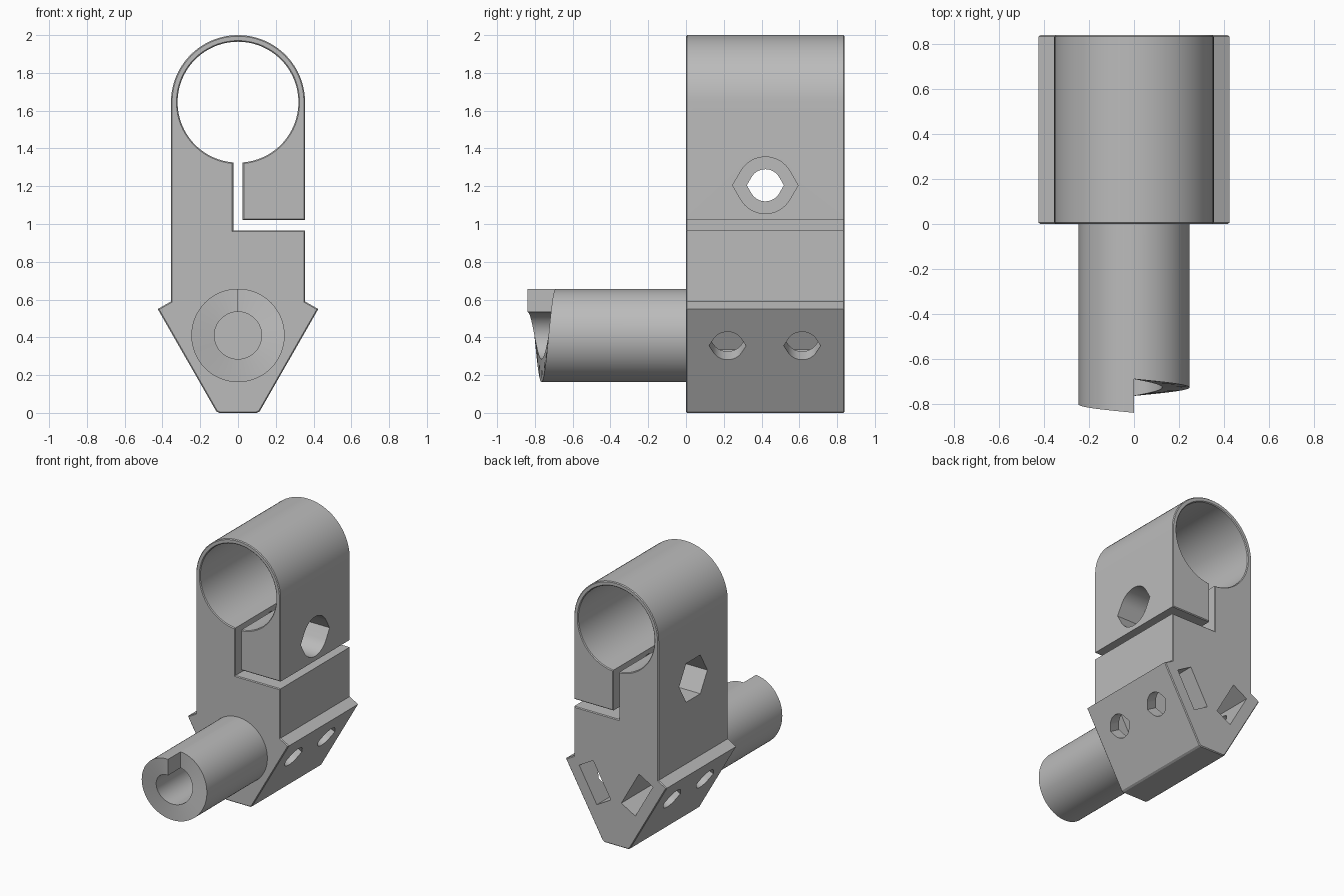
import bpy, bmesh
from math import sin, cos, pi, radians, asin
from mathutils import Matrix, Vector

cube = bpy.data.objects.get("Cube")
if cube:
    bpy.data.objects.remove(cube, do_unlink=True)

grey = bpy.data.materials.new("plain_grey")
grey.use_nodes = True
colour = (0.5, 0.5, 0.5, 1)
grey.diffuse_color = colour
grey.node_tree.nodes["Principled BSDF"].inputs["Base Color"].default_value = colour

X, Y, Z = Vector((1, 0, 0)), Vector((0, 1, 0)), Vector((0, 0, 1))
DEPTH = 0.84


def finish(name, bm):
    bmesh.ops.recalc_face_normals(bm, faces=bm.faces)
    mesh = bpy.data.meshes.new(name)
    bm.to_mesh(mesh)
    bm.free()
    mesh.materials.append(grey)
    obj = bpy.data.objects.new(name, mesh)
    bpy.context.collection.objects.link(obj)
    return obj


def prism(name, points, origin, u, v, w, depth, chamfer=0):
    """Extrude a profile drawn on axes u, v along w."""
    bm = bmesh.new()
    at = lambda a, b, c: Vector(origin) + u * a + v * b + w * c
    ends = [[bm.verts.new(at(a, b, c)) for a, b in points] for c in (0, depth)]
    caps = [bm.faces.new(ring) for ring in ends]
    n = len(points)
    for i in range(n):
        j = (i + 1) % n
        bm.faces.new((ends[0][i], ends[0][j], ends[1][j], ends[1][i]))
    bmesh.ops.recalc_face_normals(bm, faces=bm.faces)
    if chamfer:
        rim = [e for cap in caps for e in cap.edges]
        bmesh.ops.bevel(bm, geom=rim, offset=chamfer, segments=1, affect='EDGES')
    return finish(name, bm)


def arc(cx, cy, r, start, end, steps):
    return [(cx + r * cos(start + (end - start) * i / steps),
             cy + r * sin(start + (end - start) * i / steps)) for i in range(steps + 1)]


def pointed_hole(r):
    """Circle with a tangent point at each side."""
    tip, a = r / cos(pi / 6), pi / 6
    return ([(tip, 0)] + arc(0, 0, r, a, pi - a, 16)
            + [(-tip, 0)] + arc(0, 0, r, pi + a, 2 * pi - a, 16))


def smooth(obj):
    bpy.ops.object.select_all(action='DESELECT')
    obj.select_set(True)
    bpy.context.view_layer.objects.active = obj
    bpy.ops.object.shade_smooth_by_angle(angle=radians(28))


# Clamp body: ring, split jaw and tapered foot in one outline
RING_Z, BORE, OUTER, GAP = 1.645, 0.32, 0.355, 0.025
half_gap = asin(GAP / BORE)
outline = arc(0, RING_Z, BORE, -pi / 2 + half_gap, 1.5 * pi - half_gap, 72)
outline += [(-GAP, 0.965), (OUTER, 0.965), (OUTER, 0.59), (0.425, 0.55),
            (0.115, 0.008), (0.1, 0), (-0.1, 0), (-0.115, 0.008),
            (-0.425, 0.55), (-OUTER, 0.59)]
outline += arc(0, RING_Z, OUTER, pi, 0, 40)
outline += [(OUTER, 1.02), (GAP, 1.02)]
body = prism("clamp_body", outline, (0, 0, 0), X, Z, Y, DEPTH, 0.006)

# Clamp screw: through hole, head recess and hexagonal nut recess
mid, screw_z, recess = DEPTH / 2, 1.205, 0.2
hexagon = arc(0, 0, 0.17, 0, 5 * pi / 3, 5)
cutters = [
    prism("screw_hole", pointed_hole(0.085), (0.5, mid, screw_z), Y, Z, -X, 1),
    prism("head_recess", pointed_hole(0.15), (0.5, mid, screw_z), Y, Z, -X,
          recess + 0.5 - OUTER),
    prism("nut_recess", hexagon, (-0.5, mid, screw_z), Y, Z, X, recess + 0.5 - OUTER),
]

# Foot: two screw holes and one nut channel in each sloping side
for s in (1, -1):
    normal = Vector((s * 0.869, 0, -0.495))
    slope = Vector((s * 0.495, 0, 0.869))
    centre = Vector((s * 0.314, 0, 0.355))
    for y in (0.22, 0.615):
        cutters.append(prism("foot_hole", pointed_hole(0.085),
                             centre + normal * 0.1 + Y * y, Y, slope, -normal, 0.28))
    channel = [(0.09, -0.15), (0.225, -0.15), (0.225, 0.15), (0.09, 0.15)]
    cutters.append(prism("nut_channel", channel, centre + Y * 0.07,
                         -normal, slope, Y, 1))

bpy.context.view_layer.objects.active = body
for cutter in cutters:
    mod = body.modifiers.new("cut", 'BOOLEAN')
    mod.operation, mod.solver, mod.object = 'DIFFERENCE', 'EXACT', cutter
    bpy.ops.object.modifier_apply(modifier=mod.name)
    bpy.data.objects.remove(cutter, do_unlink=True)
smooth(body)

# Tube with a spiral ramp at its front end
bm = bmesh.new()
STEPS, AXIS_Z, R_OUT, R_IN = 96, 0.41, 0.247, 0.125
rings = []
for i in range(STEPS + 1):
    a = pi / 2 + 2 * pi * i / STEPS
    front = -0.84 + 0.15 * i / STEPS
    rings.append([bm.verts.new((r * cos(a), y, AXIS_Z + r * sin(a)))
                  for r, y in ((R_OUT, front), (R_IN, front), (R_IN, 0), (R_OUT, 0))])
for p, q in zip(rings, rings[1:]):
    for k in range(4):
        m = (k + 1) % 4
        bm.faces.new((p[k], p[m], q[m], q[k]))
first, last = rings[0], rings[-1]
bm.faces.new((first[0], first[1], last[1], last[0]))
bmesh.ops.remove_doubles(bm, verts=bm.verts, dist=0.0001)
smooth(finish("ramped_tube", bm))
